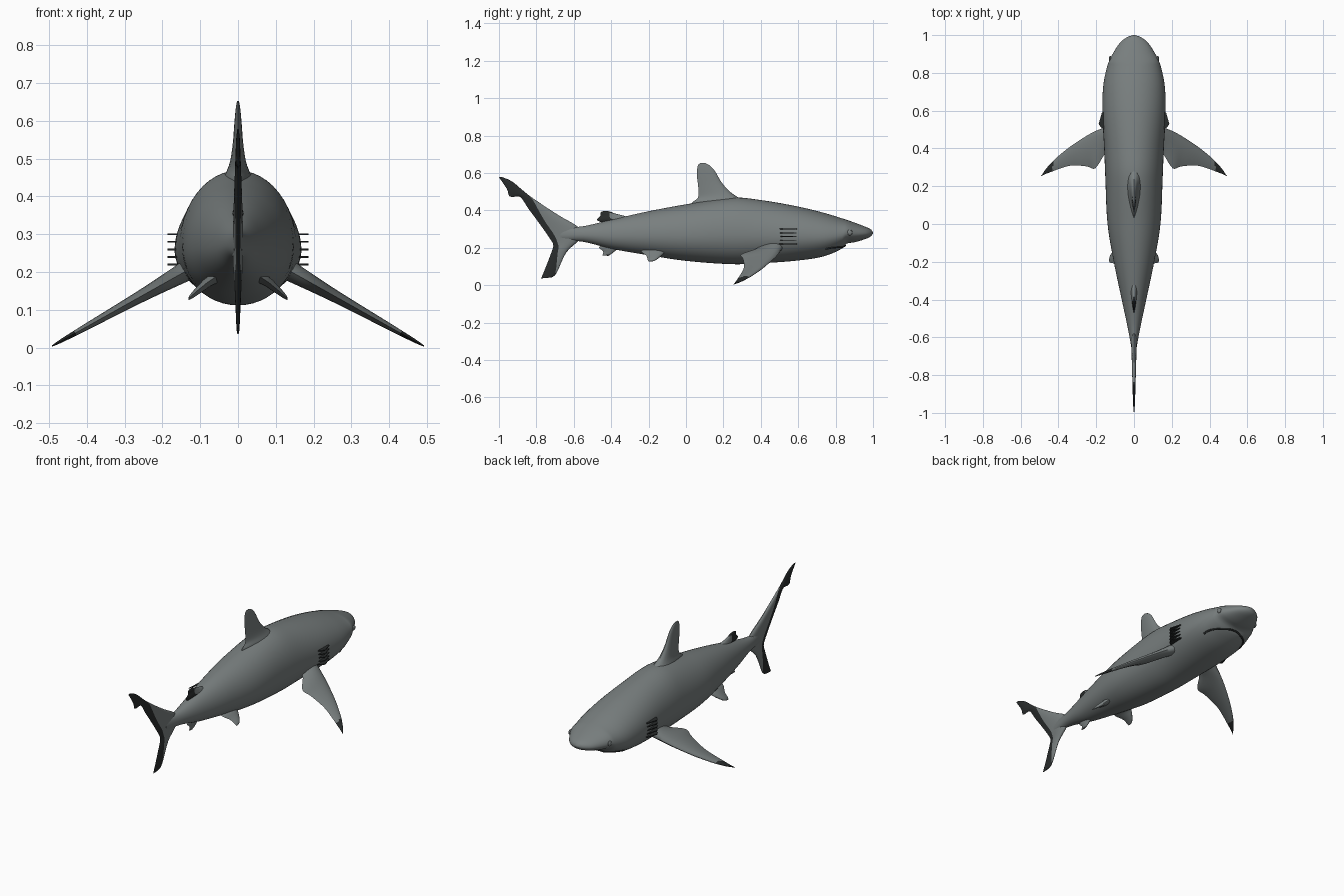
import bpy, bmesh, math
from mathutils import Vector

if "Cube" in bpy.data.objects:
    bpy.data.objects.remove(bpy.data.objects["Cube"])


def material(name, rgb):
    m = bpy.data.materials.new(name)
    m.diffuse_color = (*rgb, 1)
    m.use_nodes = True
    m.node_tree.nodes["Principled BSDF"].inputs["Base Color"].default_value = m.diffuse_color
    return m


GREY = material("skin_grey", (0.19, 0.212, 0.212))
DARK = material("fin_tip_black", (0.022, 0.025, 0.025))


def finish(bm, name):
    bmesh.ops.remove_doubles(bm, verts=bm.verts, dist=1e-5)
    bmesh.ops.recalc_face_normals(bm, faces=bm.faces)
    me = bpy.data.meshes.new(name)
    bm.to_mesh(me)
    bm.free()
    me.materials.append(GREY)
    me.materials.append(DARK)
    for p in me.polygons:
        p.use_smooth = True
    me.set_sharp_from_angle(angle=math.radians(50))
    ob = bpy.data.objects.new(name, me)
    bpy.context.collection.objects.link(ob)
    return ob


# Body stations: y, top z, bottom z, half width
BODY = [(1.0, .283, .277, .006), (.99, .297, .262, .036), (.96, .312, .247, .074),
        (.90, .335, .229, .113), (.86, .349, .222, .133), (.835, .357, .196, .142),
        (.74, .386, .155, .162), (.6, .42, .132, .168), (.4, .455, .117, .158),
        (.25, .468, .112, .152), (0, .432, .13, .14), (-.2, .395, .16, .107),
        (-.4, .35, .195, .065), (-.55, .315, .232, .033), (-.67, .305, .24, .011)]


def section(y):
    """Smooth top, bottom and half width of the body at y."""
    n = len(BODY)
    i = next((k for k in range(n - 1) if y >= BODY[k + 1][0]), n - 2)
    a, b = BODY[i], BODY[i + 1]
    h = b[0] - a[0]
    t = (y - a[0]) / h
    out = []
    for c in (1, 2, 3):
        def slope(k):
            p, q = BODY[max(k - 1, 0)], BODY[min(k + 1, n - 1)]
            return (q[c] - p[c]) / (q[0] - p[0])
        out.append((2*t**3 - 3*t**2 + 1) * a[c] + (t**3 - 2*t**2 + t) * h * slope(i)
                   + (3*t**2 - 2*t**3) * b[c] + (t**3 - t**2) * h * slope(i + 1))
    return out


def body_point(y, ang):
    top, bot, w = section(y)
    mid = bot + .44 * (top - bot)
    s = math.sin(ang)
    return Vector((w * math.cos(ang), y, mid + s * ((top - mid) if s > 0 else (mid - bot))))


# Body loft
ys = []
for a, b in zip(BODY, BODY[1:]):
    k = max(3, int((a[0] - b[0]) / .025))
    ys += [a[0] + (b[0] - a[0]) * j / k for j in range(k)]
ys.append(BODY[-1][0])
bm = bmesh.new()
N = 48
rings = [[bm.verts.new(body_point(y, 2 * math.pi * i / N)) for i in range(N)] for y in ys]
for r, q in zip(rings, rings[1:]):
    for i in range(N):
        bm.faces.new((r[i], r[(i + 1) % N], q[(i + 1) % N], q[i]))
bm.faces.new(rings[0])
bm.faces.new(rings[-1])
finish(bm, "body")


def catmull(rows, sub=4):
    out = []
    for i in range(len(rows) - 1):
        p0, p1 = rows[max(i - 1, 0)], rows[i]
        p2, p3 = rows[i + 1], rows[min(i + 2, len(rows) - 1)]
        for k in range(sub):
            t = k / sub
            out.append([.5 * (2*b + (c - a)*t + (2*a - 5*b + 4*c - d)*t*t
                              + (3*b - a - 3*c + d)*t**3)
                        for a, b, c, d in zip(p0, p1, p2, p3)])
    return out + [list(rows[-1])]


def fin(name, rows, normal, dark):
    """Loft rows of (lead xyz, trail xyz, half thickness, colour split along the chord).
    dark(mid point, behind_split) decides which faces are black."""
    bm = bmesh.new()
    nrm = Vector(normal).normalized()
    loops = []
    for r in catmull(rows):
        lead, trail, th = Vector(r[0:3]), Vector(r[3:6]), max(r[6], .001)
        sp = min(max(r[7], .03), .95)
        ts = [sp * (j / 6) ** 1.6 for j in range(7)] + [sp + (1 - sp) * j / 4 for j in range(1, 5)]
        up, low = [], []
        for t in ts:
            off = nrm * th * 2.6 * math.sqrt(t) * (1 - t)
            c = lead.lerp(trail, t)
            up.append(bm.verts.new(c + off))
            low.append(up[-1] if t in (ts[0], ts[-1]) else bm.verts.new(c - off))
        loops.append(up + low[-2:0:-1])
    m = len(loops[0])
    for a, b in zip(loops, loops[1:]):
        for j in range(m):
            f = bm.faces.new((a[j], a[(j + 1) % m], b[(j + 1) % m], b[j]))
            f.material_index = int(dark(f.calc_center_median(), 6 <= j < m - 6))
    for end in (loops[0], loops[-1]):
        f = bm.faces.new(end)
        f.material_index = int(dark(f.calc_center_median(), False))
    return finish(bm, name)


def upright(rows):
    """Rows given as lead y, z, trail y, z, thickness, split in the middle plane."""
    return [(0, a, b, 0, c, d, t, s) for a, b, c, d, t, s in rows]


X = (1, 0, 0)
# Fins on the middle plane
fin("dorsal_fin", upright([
    (.32, .44, .06, .41, .05, .7), (.28, .468, .03, .438, .034, .7), (.235, .5, .064, .468, .022, .7),
    (.19, .55, .066, .52, .014, .7), (.155, .61, .058, .59, .009, .7),
    (.125, .641, .063, .638, .005, .7), (.10, .653, .075, .652, .002, .7)]), X, lambda c, b: False)

fin("tail_fin", upright([
    (-.72, .041, -.775, .036, .003, .03), (-.692, .065, -.757, .078, .005, .1),
    (-.64, .175, -.718, .18, .010, .58), (-.57, .245, -.71, .215, .014, .82),
    (-.57, .305, -.728, .25, .014, .82), (-.675, .37, -.79, .338, .012, .72),
    (-.76, .425, -.842, .408, .010, .46), (-.835, .477, -.885, .47, .008, .04),
    (-.88, .513, -.925, .472, .007, .03), (-.92, .547, -.946, .478, .006, .03),
    (-.95, .565, -.958, .515, .005, .03), (-.985, .578, -1.0, .577, .002, .03)]), X,
    lambda c, b: b or c.z > .485 or c.z < .075)

fin("second_dorsal_fin", upright([
    (-.30, .36, -.43, .33, .018, .55), (-.335, .372, -.475, .347, .012, .5),
    (-.375, .382, -.458, .37, .008, .4), (-.405, .393, -.458, .386, .005, .1),
    (-.42, .396, -.447, .395, .002, .03)]), X, lambda c, b: b or c.z > .385)

fin("anal_fin", upright([
    (-.34, .215, -.43, .225, .016, .7), (-.37, .19, -.465, .203, .011, .7),
    (-.395, .17, -.443, .18, .007, .7), (-.415, .157, -.447, .158, .002, .7)]), X, lambda c, b: c.z < .163)


# Paired fins, gill plates and eyes on both sides
def pz(x):
    return .19 - (x - .16) * .56


PECTORAL = [(.11, .53, .12, .40, .030, .7), (.16, .51, .155, .37, .025, .7),
            (.215, .487, .205, .295, .020, .7), (.27, .455, .25, .305, .016, .7),
            (.34, .408, .33, .31, .012, .7), (.40, .36, .395, .292, .009, .7),
            (.432, .33, .43, .279, .007, .7), (.465, .293, .465, .266, .005, .7), (.488, .258, .493, .253, .002, .7)]
PELVIC = [(.04, -.09, .18, .04, -.24, .195, .018, .7), (.07, -.11, .178, .07, -.24, .18, .014, .7),
          (.10, -.135, .155, .10, -.212, .157, .010, .7), (.122, -.16, .136, .124, -.205, .136, .006, .7),
          (.13, -.18, .128, .131, -.2, .127, .002, .7)]

for side, s in (("right", 1), ("left", -1)):
    fin("pectoral_fin_" + side,
        [(s * a, b, pz(a), s * c, d, pz(c), t, k) for a, b, c, d, t, k in PECTORAL],
        (s * .49, 0, .87), lambda c, b: abs(c.x) > .43)
    fin("pelvic_fin_" + side,
        [(s * r[0], r[1], r[2], s * r[3], *r[4:]) for r in PELVIC],
        (s * .6, 0, .8), lambda c, b: False)

    bm = bmesh.new()
    for i in range(5):
        z = .22 + i * .02
        outline = [(.145, .6), (.17, .59), (.187, .53), (.178, .515), (.145, .49)]
        lo, hi = ([bm.verts.new((s * x, y, z + dz)) for x, y in outline] for dz in (-.0025, .0025))
        bm.faces.new(lo)
        bm.faces.new(hi)
        for j in range(5):
            bm.faces.new((lo[j], lo[(j + 1) % 5], hi[(j + 1) % 5], hi[j]))
    for f in bm.faces:
        f.material_index = 1
    finish(bm, "gill_slits_" + side)

    for part, radius, out, idx in (("eye", .015, 0, 0), ("pupil", .006, .004, 1)):
        bm = bmesh.new()
        bmesh.ops.create_uvsphere(bm, u_segments=16, v_segments=10, radius=radius)
        p = body_point(.875, .05)
        for v in bm.verts:
            v.co = Vector((s * (p.x + out + v.co.x * .45), p.y + v.co.y, p.z + v.co.z))
        for f in bm.faces:
            f.material_index = idx
        finish(bm, part + "_" + side)

# Mouth line: an arc laid on the underside of the snout
cu = bpy.data.curves.new("mouth", "CURVE")
cu.dimensions = "3D"
cu.bevel_depth = .005
cu.bevel_resolution = 2
sp = cu.splines.new("POLY")
sp.points.add(32)
for i, p in enumerate(sp.points):
    a = math.pi * (i / 32 - .5)
    y = .745 + .105 * math.cos(a)
    x = .125 * math.sin(a)
    w = section(y)[2]
    p.co = (*body_point(y, -math.acos(max(-1, min(1, x / w)))), 1)
cu.materials.append(DARK)
bpy.context.collection.objects.link(bpy.data.objects.new("mouth", cu))
